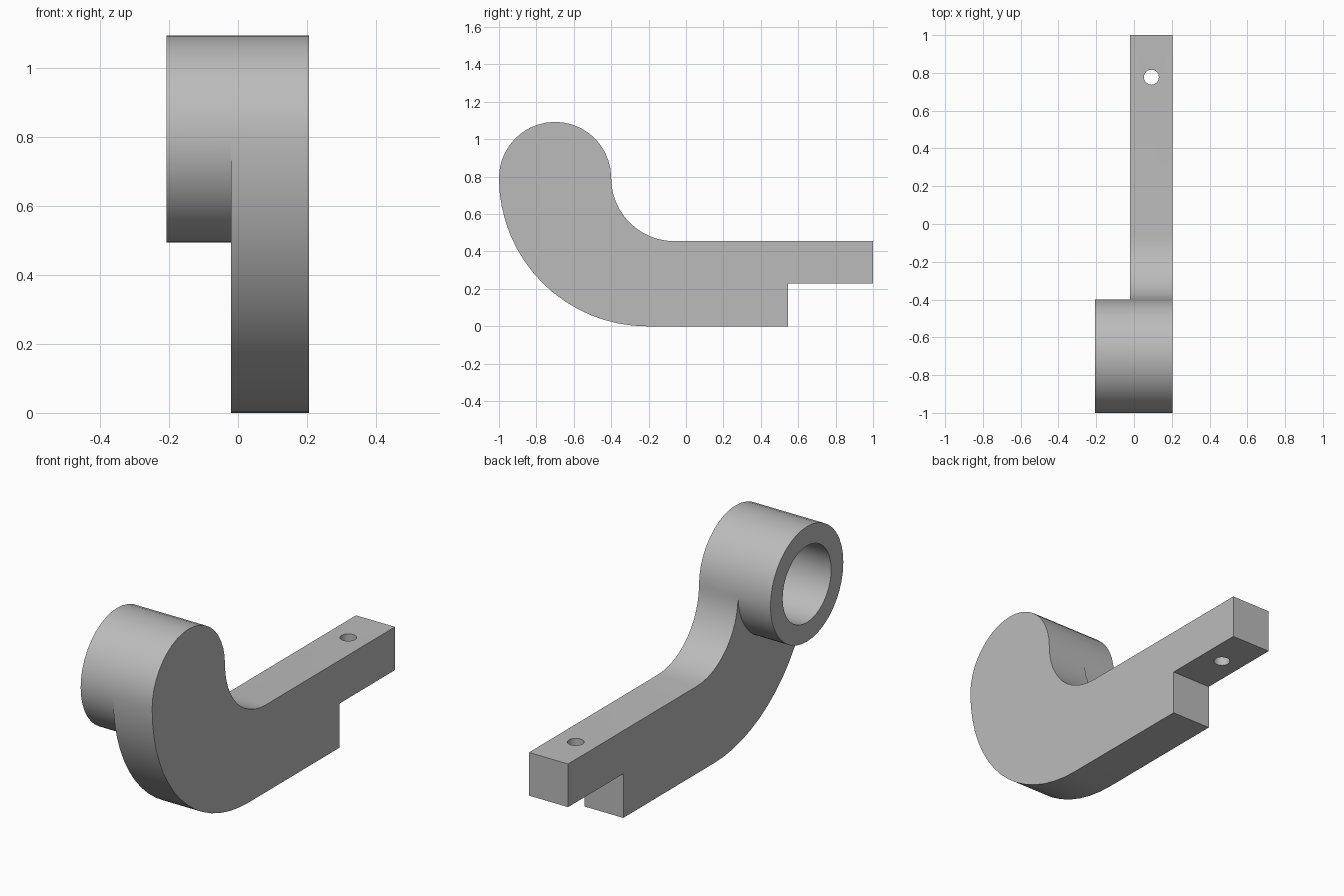
import bpy, bmesh
from math import sin, cos, radians

cube = bpy.data.objects.get("Cube")
if cube:
    bpy.data.objects.remove(cube)

X_RIGHT, X_ARM, X_LEFT = -0.207, -0.02, 0.205   # boss end, arm side, flush side
EYE_Y, EYE_Z, EYE_R = -0.7, 0.793, 0.3

grey = bpy.data.materials.new("plain grey")
grey.use_nodes = True
grey.diffuse_color = (0.5, 0.5, 0.5, 1)
grey.node_tree.nodes["Principled BSDF"].inputs["Base Color"].default_value = (0.5, 0.5, 0.5, 1)


def arc(cy, cz, r, start, end, steps):
    """Points along an arc, angles in degrees."""
    angles = [radians(start + (end - start) * i / steps) for i in range(steps + 1)]
    return [(cy + r * cos(a), cz + r * sin(a)) for a in angles]


def prism(name, points, axis, low, high):
    """Extrude a closed outline along x (outline in y, z) or z (outline in x, y)."""
    place = (lambda u, v, w: (w, u, v)) if axis == "x" else (lambda u, v, w: (u, v, w))
    bm = bmesh.new()
    face = bm.faces.new([bm.verts.new(place(u, v, low)) for u, v in points])
    moved = bmesh.ops.extrude_face_region(bm, geom=[face])["geom"]
    bmesh.ops.translate(bm, vec=place(0, 0, high - low),
                        verts=[g for g in moved if isinstance(g, bmesh.types.BMVert)])
    bmesh.ops.recalc_face_normals(bm, faces=bm.faces)
    mesh = bpy.data.meshes.new(name)
    bm.to_mesh(mesh)
    bm.free()
    mesh.materials.append(grey)
    obj = bpy.data.objects.new(name, mesh)
    bpy.context.collection.objects.link(obj)
    return obj


def circle(cu, cv, r, steps):
    return arc(cu, cv, r, 0, 360, steps)[:-1]


def combine(target, tool, operation):
    """Apply a boolean and discard the tool."""
    mod = target.modifiers.new(operation.lower(), "BOOLEAN")
    mod.operation, mod.object, mod.solver = operation, tool, "EXACT"
    bpy.context.view_layer.objects.active = target
    bpy.ops.object.modifier_apply(modifier=mod.name)
    bpy.data.objects.remove(tool)


# Hooked arm: rounded eye, outer sweep, stepped tail, inner fillet
outline = (arc(EYE_Y, EYE_Z, EYE_R, 0, 180, 20)
           + arc(-0.207, EYE_Z, EYE_Z, 180, 270, 16)[1:]
           + [(0.545, 0), (0.545, 0.23), (1, 0.23), (1, 0.455)]
           + arc(-0.062, EYE_Z, 0.338, 270, 180, 12)[:-1])
arm = prism("hooked_arm", outline, "x", X_ARM, X_LEFT)

# Boss standing out from the eye, with a blind bore
boss = prism("boss", circle(EYE_Y, EYE_Z, EYE_R, 40), "x", X_RIGHT, 0.05)
combine(arm, boss, "UNION")
bore = prism("bore_cutter", circle(EYE_Y, EYE_Z, 0.2, 32), "x", X_RIGHT - 0.1, 0.13)
combine(arm, bore, "DIFFERENCE")

# Pin hole through the thin tail
pin = prism("pin_cutter", circle(0.092, 0.777, 0.04, 16), "z", 0.1, 0.6)
combine(arm, pin, "DIFFERENCE")

bpy.ops.object.select_all(action="DESELECT")
arm.select_set(True)
bpy.context.view_layer.objects.active = arm
bpy.ops.object.shade_smooth_by_angle(angle=radians(30))
